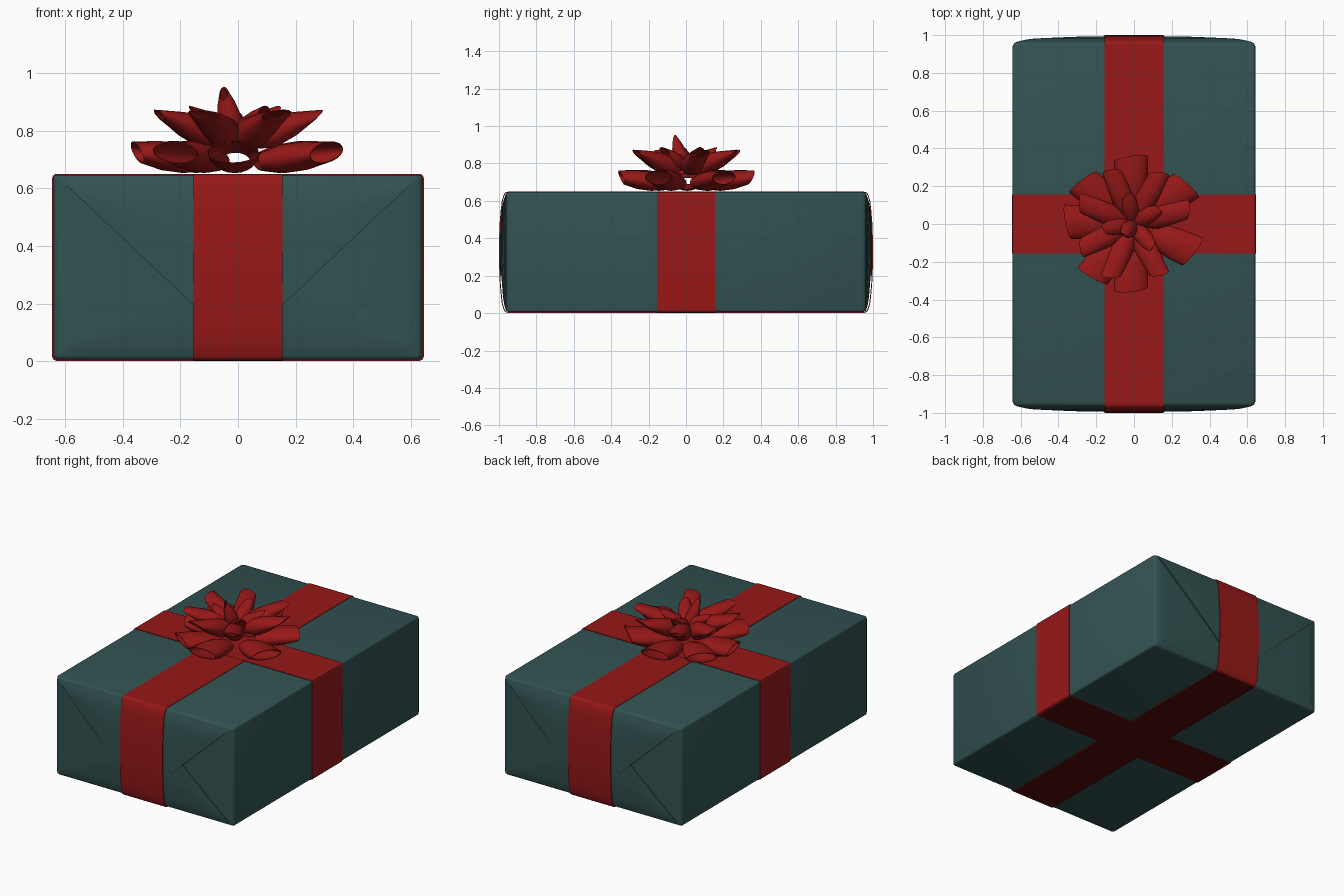
import bpy, bmesh, math
from mathutils import Vector

if "Cube" in bpy.data.objects:
    bpy.data.objects.remove(bpy.data.objects["Cube"])

def material(name, rgb):
    m = bpy.data.materials.new(name)
    m.diffuse_color = (*rgb, 1)
    m.use_nodes = True
    m.node_tree.nodes["Principled BSDF"].inputs["Base Color"].default_value = m.diffuse_color
    return m

GREEN = material("dark green paper", (0.032, 0.085, 0.083))
RED = material("red ribbon", (0.31, 0.009, 0.009))
DARK_RED = material("dark red ribbon underside", (0.09, 0.002, 0.002))

def make(name, bm, mat, angle=40, thick=0, offset=-1):
    me = bpy.data.meshes.new(name)
    bm.normal_update()
    bm.to_mesh(me)
    bm.free()
    ob = bpy.data.objects.new(name, me)
    bpy.context.collection.objects.link(ob)
    me.materials.append(mat)
    bpy.ops.object.select_all(action='DESELECT')
    ob.select_set(True)
    bpy.context.view_layer.objects.active = ob
    if thick:
        s = ob.modifiers.new("thickness", 'SOLIDIFY')
        s.thickness, s.offset = thick, offset
        bpy.ops.object.modifier_apply(modifier=s.name)
    bpy.ops.object.shade_smooth_by_angle(angle=math.radians(angle))
    return ob

def bridge(bm, a, b, closed=True):
    n = len(a)
    for i in range(n if closed else n - 1):
        j = (i + 1) % n
        bm.faces.new((a[i], a[j], b[j], b[i]))

# Box size and the swelling of its two ends: (distance from centre, y)
A, B, ZC = 0.642, 0.321, 0.326
SWELL = [(0, .984), (.25, .983), (.5, .980), (.75, .973), (.9, .967), (.975, .962), (.99, .956), (1, .943)]

def end_y(x, z):
    s = min(1, max(abs(x) / A, abs(z - ZC) / B))
    for (s0, y0), (s1, y1) in zip(SWELL, SWELL[1:]):
        if s <= s1:
            return y0 + (y1 - y0) * (s - s0) / (s1 - s0)

# Wrapped box: rounded rectangle rings along y, closed to a point at both ends
def outline(s, r=0.014):
    pts = []
    for sx, sz, a0 in ((1, 1, 0), (-1, 1, 90), (-1, -1, 180), (1, -1, 270)):
        for k in range(5):
            a = math.radians(a0 + k * 22.5)
            pts.append((s * (sx * (A - r) + r * math.cos(a)), ZC + s * (sz * (B - r) + r * math.sin(a))))
    return pts

bm = bmesh.new()
rings = []
stations = [(s, -y) for s, y in SWELL[1:]] + [(s, y) for s, y in reversed(SWELL[1:])]
for s, y in stations:
    rings.append([bm.verts.new((x, y, z)) for x, z in outline(s)])
for a, b in zip(rings, rings[1:]):
    bridge(bm, a, b)
for ring, y in ((rings[0], -SWELL[0][1]), (rings[-1], SWELL[0][1])):
    c = bm.verts.new((0, y, ZC))
    for i in range(len(ring)):
        bm.faces.new((ring[i], ring[(i + 1) % len(ring)], c))
bmesh.ops.recalc_face_normals(bm, faces=bm.faces)
make("wrapped_box", bm, GREEN, 70)

# Folded paper flaps on each end: sheets with a steep border that drops to the box
def flap(name, side, z0, w0, z1, w1, lift):
    bm = bmesh.new()
    rows = []
    for i in range(20):
        t = min(i, 18) / 18
        z, w = z0 + (z1 - z0) * t, w0 + (w1 - w0) * t
        rise = lift * min(1, 0.15 + t * 6)
        row = []
        for k in range(31):
            x = w * ((min(max(k, 1), 29) - 1) / 14 - 1)
            border = k in (0, 30) or i == 19
            y = end_y(x, z) + (-0.004 if border else rise)
            row.append(bm.verts.new((x, side * y, z)))
        rows.append(row)
    for a, b in zip(rows, rows[1:]):
        bridge(bm, a, b, False)
    big = max(bm.faces, key=lambda f: f.calc_area())
    bm.normal_update()
    if big.normal.y * side < 0:
        bmesh.ops.reverse_faces(bm, faces=bm.faces)
    make(name, bm, GREEN, 40)

for side, label in ((-1, "front"), (1, "back")):
    flap(label + "_lower_flap", side, 0.018, 0.622, 0.34, 0.27, 0.005)
    flap(label + "_upper_flap", side, 0.635, 0.622, 0.20, 0.16, 0.011)

# Ribbon bands: closed profile swept across the ribbon width
def band(name, profile, place, half=0.155):
    bm = bmesh.new()
    a = [bm.verts.new(place(-half, u, z)) for u, z in profile]
    b = [bm.verts.new(place(half, u, z)) for u, z in profile]
    bridge(bm, a, b)
    bmesh.ops.recalc_face_normals(bm, faces=bm.faces)
    top = max(bm.faces, key=lambda f: f.calc_center_median().z)
    if top.normal.z < 0:
        bmesh.ops.reverse_faces(bm, faces=bm.faces)
    ob = make(name, bm, RED, 12, 0.005)
    ob.data.materials.append(DARK_RED)
    for p in ob.data.polygons:
        if p.normal.z < -0.9 and p.center.z < 0.003:
            p.material_index = 1

half_profile = [(0.948, 0.0), (0.962, 0.004), (0.970, 0.010), (0.976, 0.022)]
half_profile += [(end_y(0, z) + 0.016, z) for z in (.05, .1, .16, .24, .327, .41, .49, .55, .6)]
half_profile += [(0.976, 0.629), (0.970, 0.641), (0.962, 0.647), (0.948, 0.650)]
band("lengthwise_ribbon", half_profile + [(-u, z) for u, z in reversed(half_profile)],
     lambda w, u, z: (w, u, z))
side_profile = [(0.632, 0.001), (0.642, 0.006), (0.646, 0.016), (0.647, 0.327),
                (0.646, 0.636), (0.642, 0.646), (0.632, 0.651)]
band("crosswise_ribbon", side_profile + [(-u, z) for u, z in reversed(side_profile)],
     lambda w, u, z: (u, w, z))

# Bow loops: open tapering tubes; sections are (along, half width, half height)
def loop(name, base, tip, sections, skew=0.0):
    base, tip = Vector(base), Vector(tip)
    d = tip - base
    out = d.normalized()
    side = out.cross(Vector((0, 0, 1))).normalized()
    up = side.cross(out)
    bm = bmesh.new()
    rings = []
    for t, w, h in sections:
        ring = []
        for k in range(20):
            a = math.tau * k / 20
            c, s = math.cos(a), math.sin(a)
            ring.append(bm.verts.new(base + d * t + side * w * c + up * h * s
                                     + out * t * t * (skew * c + 0.02 * s)))
        rings.append(ring)
    for a, b in zip(rings, rings[1:]):
        bridge(bm, a, b)
    bmesh.ops.recalc_face_normals(bm, faces=bm.faces)
    make(name, bm, RED, 50, 0.004)

def polar(r, deg, z):
    a = math.radians(deg)
    return (r * math.cos(a) - 0.005, r * math.sin(a), z)

LOW = [(0, .055, .034), (.3, .075, .050), (.65, .088, .050), (1, .090, .036)]
MID = [(0, .032, .034), (.3, .060, .056), (.65, .056, .040), (1, .050, .012)]
TOP = [(0, .022, .022), (.35, .045, .042), (.7, .042, .028), (1, .030, .009)]

for i, az in enumerate((-92, -25, 36, 92, 140, 178, 232)):
    loop(f"lower_bow_loop_{i + 1}", polar(0.11, az, 0.694), polar(0.345, az, 0.725), LOW,
         (0.012, -0.02, 0.02)[i % 3])
for i, az in enumerate((15, 62, 112, 158, 205, 247, -62)):
    loop(f"middle_bow_loop_{i + 1}", polar(0.05, az, 0.77), polar(0.295, az, 0.855), MID,
         (-0.015, 0.02)[i % 2])
for i, az in enumerate((30, 100, 190, 310)):
    loop(f"upper_bow_loop_{i + 1}", polar(0.02, az, 0.78), polar(0.15, az, 0.868), TOP, 0.01)
loop("centre_bow_loop", (-0.015, -0.01, 0.775), (-0.05, -0.06, 0.930),
     [(0, .035, .035), (.4, .045, .042), (.75, .034, .028), (1, .018, .012)])
